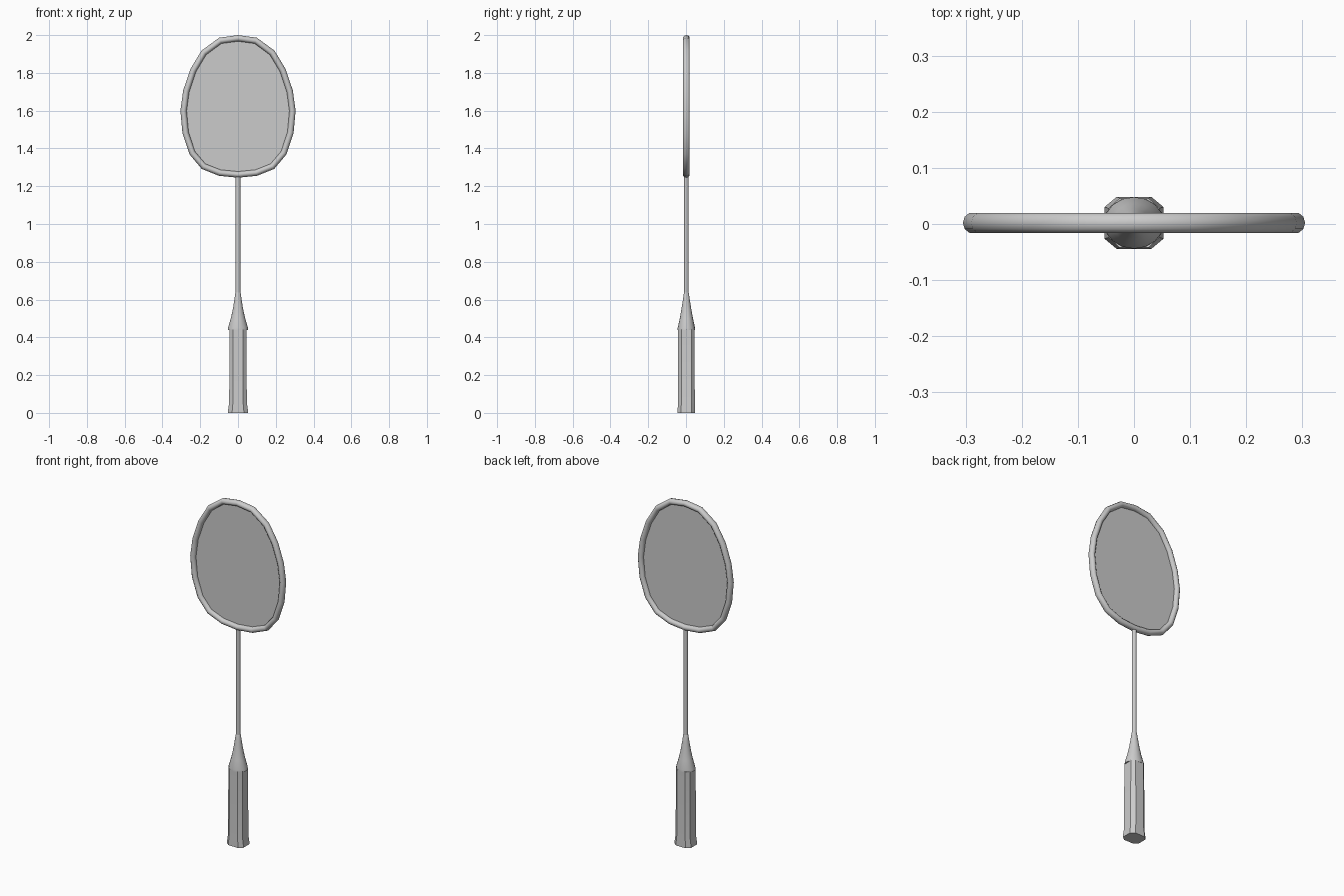
import bpy, bmesh, math
from mathutils import Vector

if "Cube" in bpy.data.objects:
    bpy.data.objects.remove(bpy.data.objects["Cube"])

Y0 = 0.002  # centre plane of the racket


def finish(name, bm, angle=40):
    bmesh.ops.recalc_face_normals(bm, faces=bm.faces)
    me = bpy.data.meshes.new(name)
    bm.to_mesh(me)
    bm.free()
    ob = bpy.data.objects.new(name, me)
    bpy.context.collection.objects.link(ob)
    bpy.ops.object.select_all(action='DESELECT')
    ob.select_set(True)
    bpy.context.view_layer.objects.active = ob
    bpy.ops.object.shade_smooth_by_angle(angle=math.radians(angle))
    return ob


def bridge(bm, rings, closed=False):
    n = len(rings[0])
    pairs = list(zip(rings, rings[1:]))
    if closed:
        pairs.append((rings[-1], rings[0]))
    for a, b in pairs:
        for i in range(n):
            j = (i + 1) % n
            bm.faces.new((a[i], a[j], b[j], b[i]))


def loft(name, sections, angle=40):
    """sections: list of (z, [(x, y), ...]), capped at both ends"""
    bm = bmesh.new()
    rings = [[bm.verts.new((x, y + Y0, z)) for x, y in pts] for z, pts in sections]
    bridge(bm, rings)
    bm.faces.new(rings[0])
    bm.faces.new(rings[-1])
    return finish(name, bm, angle)


def ellipse(rx, ry, n=16):
    return [(rx * math.cos(2 * math.pi * i / n), ry * math.sin(2 * math.pi * i / n))
            for i in range(n)]


def octagon(rx, ry):
    cx, cy = rx * 0.58, ry * 0.6
    return [(rx, -cy), (rx, cy), (cx, ry), (-cx, ry),
            (-rx, cy), (-rx, -cy), (-cx, -ry), (cx, -ry)]


# Head outline, right half from top to bottom, then mirrored
half = [(0, 2.0), (0.10, 1.986), (0.193, 1.918), (0.252, 1.82), (0.29, 1.708),
        (0.305, 1.6), (0.294, 1.48), (0.257, 1.369), (0.192, 1.292),
        (0.10, 1.255), (0, 1.245)]
outline = [Vector(p) for p in half + [(-x, z) for x, z in half[-2:0:-1]]]
n = len(outline)
R = 0.0165
SIDES = 10

# Head frame tube
bm = bmesh.new()
rings, centre = [], []
for i, p in enumerate(outline):
    d = ((outline[(i + 1) % n] - p).normalized() + (p - outline[i - 1]).normalized()).normalized()
    out = Vector((-d.y, d.x))
    c = p - out * R
    centre.append(c)
    ring = []
    for k in range(SIDES):
        a = 2 * math.pi * k / SIDES
        q = c + out * R * math.cos(a)
        ring.append(bm.verts.new((q.x, Y0 + 0.0185 * math.sin(a), q.y)))
    rings.append(ring)
bridge(bm, rings, closed=True)
finish("head_frame", bm, 50)

# String bed as a flat sheet
bm = bmesh.new()
bm.faces.new([bm.verts.new((c.x, Y0, c.y)) for c in centre])
finish("string_bed", bm)

# Shaft
loft("shaft", [(0.60, ellipse(0.0125, 0.0115, 12)), (1.262, ellipse(0.0125, 0.0115, 12))])

# Flared cone between shaft and grip
profile = [(0.438, 0.054, 0.046), (0.45, 0.053, 0.046), (0.50, 0.038, 0.035),
           (0.55, 0.027, 0.026), (0.60, 0.019, 0.018), (0.632, 0.0145, 0.0135),
           (0.638, 0.0125, 0.0115)]
loft("grip_cone", [(z, ellipse(rx, ry)) for z, rx, ry in profile])

# Octagonal grip with a flared butt
grip = [(0, 0.053, 0.0465), (0.01, 0.053, 0.0465), (0.055, 0.0465, 0.0445), (0.442, 0.0455, 0.0435)]
loft("grip", [(z, octagon(rx, ry)) for z, rx, ry in grip], 30)
